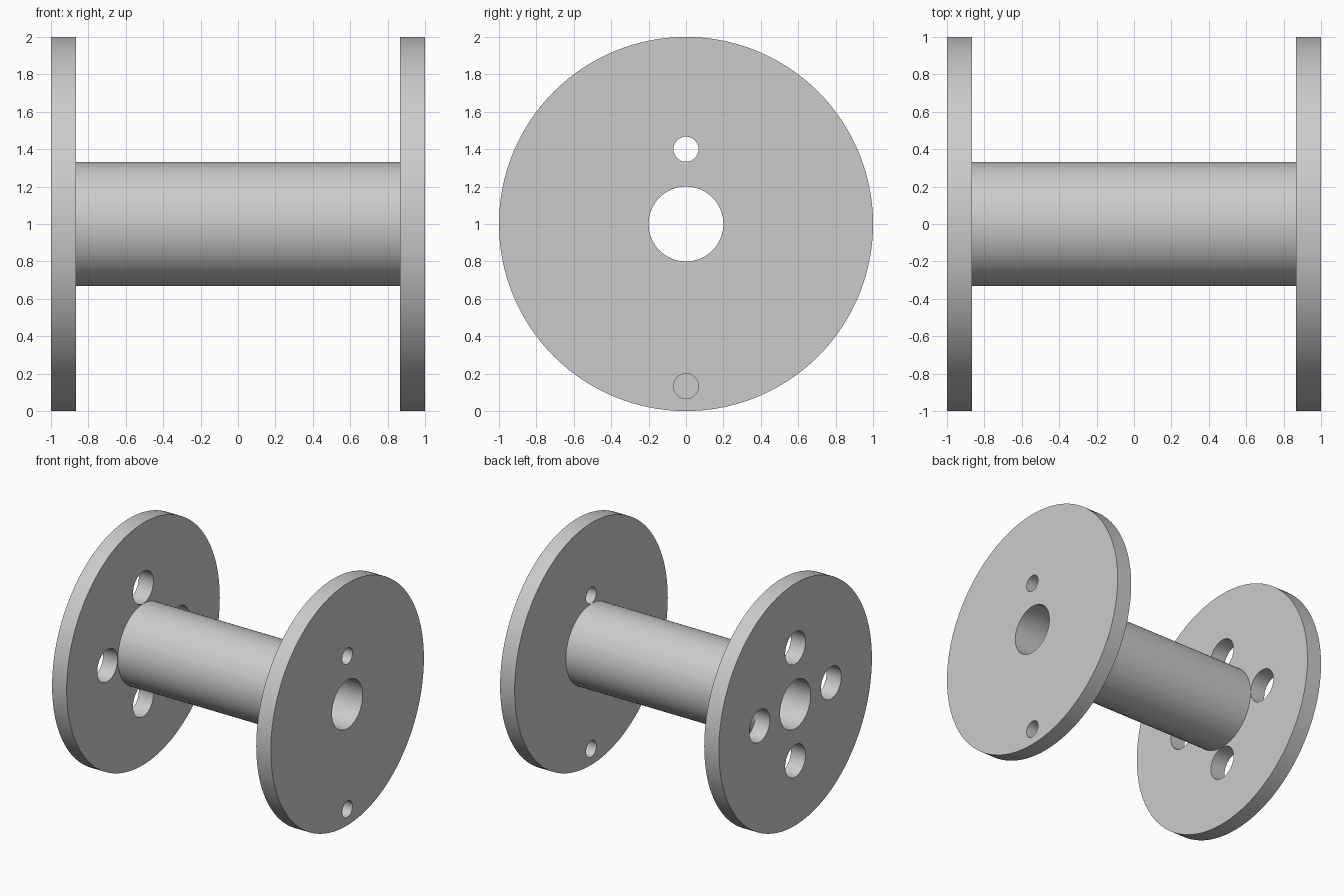
import bpy
from math import pi, sin, cos, radians

if "Cube" in bpy.data.objects:
    bpy.data.objects.remove(bpy.data.objects["Cube"], do_unlink=True)

AXIS_Z = 1.0       # height of the spool axis
THICK = 0.133      # flange thickness
BARREL_R = 0.332
BORE_R = 0.2
SMALL_R = 0.067
LARGE_R = 0.133

grey = bpy.data.materials.new("light_grey")
grey.use_nodes = True
grey.diffuse_color = (0.6, 0.6, 0.6, 1)
grey.node_tree.nodes["Principled BSDF"].inputs["Base Color"].default_value = (0.6, 0.6, 0.6, 1)


def cylinder(name, radius, length, x, y=0.0, z=AXIS_Z, sides=64):
    """Cylinder lying along x."""
    bpy.ops.mesh.primitive_cylinder_add(vertices=sides, radius=radius, depth=length,
                                        location=(x, y, z), rotation=(0, pi / 2, 0))
    obj = bpy.context.object
    obj.name = name
    obj.data.materials.append(grey)
    return obj


def drill(body, holes):
    """Cut round holes, each given as (radius, y, z), then smooth the walls."""
    for radius, y, z in holes:
        cutter = cylinder("hole_cutter", radius, body.dimensions.z + 3, 0, y, z)
        cutter.hide_render = True
        mod = body.modifiers.new("hole", "BOOLEAN")
        mod.operation = "DIFFERENCE"
        mod.solver = "EXACT"
        mod.object = cutter
        bpy.context.view_layer.objects.active = body
        bpy.ops.object.modifier_apply(modifier=mod.name)
        bpy.data.objects.remove(cutter, do_unlink=True)
    bpy.ops.object.select_all(action="DESELECT")
    body.select_set(True)
    bpy.context.view_layer.objects.active = body
    bpy.ops.object.shade_smooth_by_angle(angle=radians(30))


bore = (BORE_R, 0, AXIS_Z)

# Hollow barrel between the flanges
barrel = cylinder("barrel", BARREL_R, 2 - 2 * THICK, 0, sides=128)
drill(barrel, [bore])

# Left flange: one small hole by the barrel, one near the rim
left_flange = cylinder("left_flange", 1, THICK, 1 - THICK / 2, sides=128)
drill(left_flange, [bore,
                    (SMALL_R, 0, AXIS_Z + 0.4),
                    (SMALL_R, 0, AXIS_Z - 0.867)])

# Right flange: four larger holes around the barrel
right_flange = cylinder("right_flange", 1, THICK, THICK / 2 - 1, sides=128)
ring = [(LARGE_R, 0.467 * cos(i * pi / 2), AXIS_Z + 0.467 * sin(i * pi / 2)) for i in range(4)]
drill(right_flange, [bore] + ring)
